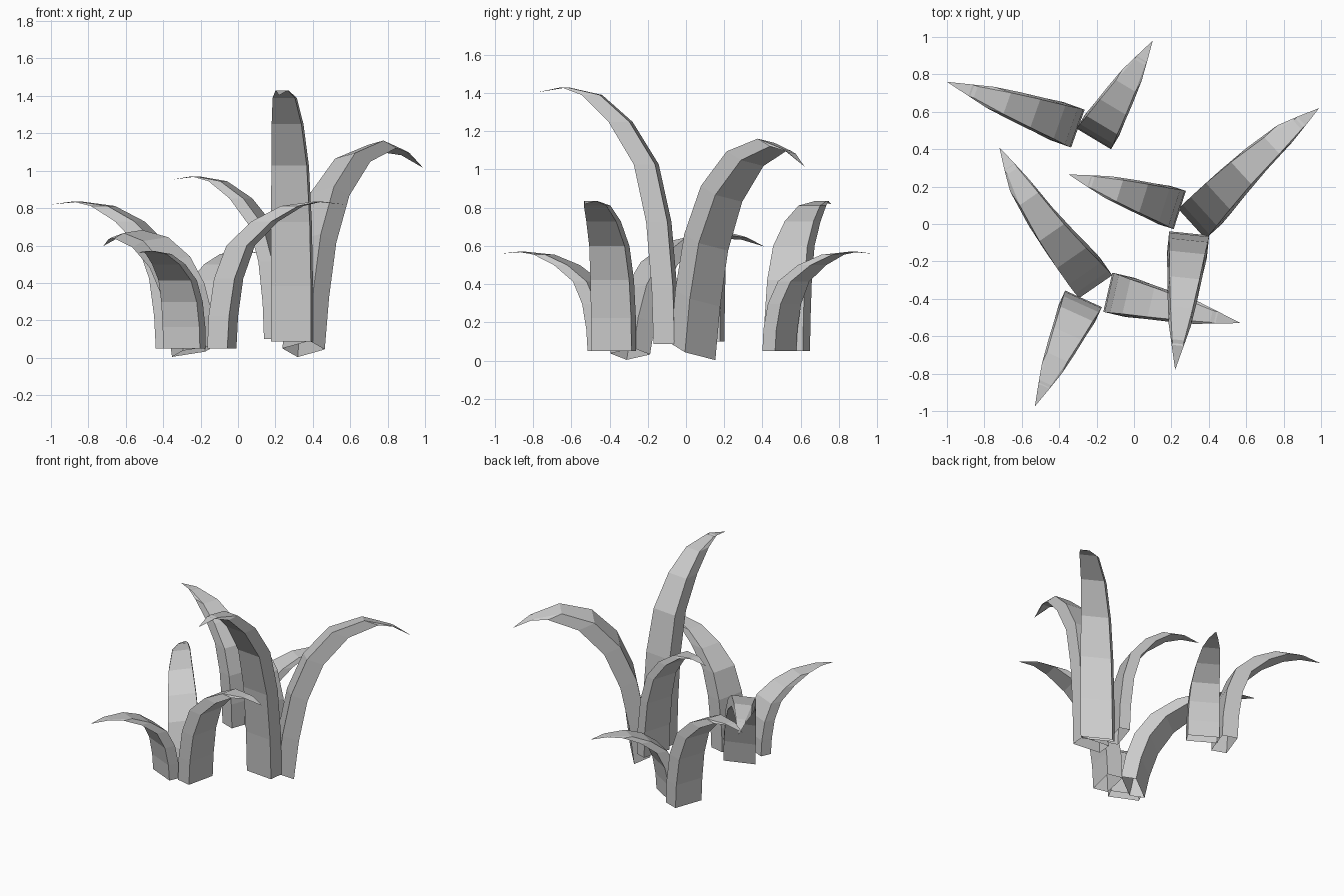
import bpy, bmesh, math
from mathutils import Vector

if "Cube" in bpy.data.objects:
    bpy.data.objects.remove(bpy.data.objects["Cube"])

# Ring data: (outward, height) of the inner face, both as fractions of reach / peak height
UPRIGHT = [(0, 0), (.01, .22), (.05, .475), (.14, .70), (.325, .865), (.54, .97), (.78, 1.0), (1, .98)]
LEANING = [(0, 0), (.035, .26), (.10, .53), (.22, .765), (.41, .935), (.65, 1.0), (.84, .955), (1, .875)]
WIDTH = [.215, .215, .208, .19, .16, .12, .065]
THICK = [.11, .112, .112, .112, .11, .095, .03]


def blade(name, base, tip, peak, profile=UPRIGHT, thick=1.0, drop=0.0, roll=0.0, bow=0.0):
    """Open-bottomed box-section leaf from its inner base edge to a pointed tip."""
    base = Vector(base)
    d = Vector((tip[0] - base.x, tip[1] - base.y, 0))
    reach = d.length
    d.normalize()
    side = Vector((d.y, -d.x, 0))          # right-hand side of the blade
    across = side + Vector((0, 0, roll))
    out = d - Vector((0, 0, drop))         # direction of the thickness
    h = peak - base.z
    bm = bmesh.new()

    def spine(u, v):
        return base + d * u * reach + Vector((0, 0, v * h)) - side * bow * math.sin(math.pi * u)

    rings = []
    for (u, v), w, t in zip(profile, WIDTH, THICK):
        c = spine(u, v)
        rings.append([bm.verts.new(c + across * s * w / 2 + out * k * t * thick)
                      for s, k in ((-1, 0), (1, 0), (1, 1), (-1, 1))])
    end = bm.verts.new(spine(*profile[-1]))
    for a, b in zip(rings, rings[1:]):
        for i in range(4):
            j = (i + 1) % 4
            bm.faces.new((a[i], a[j], b[j], b[i]))
    for i in range(4):
        bm.faces.new((rings[-1][i], rings[-1][(i + 1) % 4], end))
    bmesh.ops.recalc_face_normals(bm, faces=bm.faces)
    me = bpy.data.meshes.new(name)
    bm.to_mesh(me)
    bm.free()
    bpy.context.collection.objects.link(bpy.data.objects.new(name, me))


# Back clump
blade("back_leaf_left", (-.30, .51, .05), (-1.0, .76), .835)
blade("back_leaf_right", (-.215, .455, .05), (.10, .98), .57, thick=.7)

# Tall middle clump
blade("tall_leaf_front", (.295, -.05, .087), (.22, -.78), 1.43)
blade("tall_leaf_left", (.245, .075, .1), (-.35, .265), .97, thick=.7)
blade("tall_leaf_right", (.31, 0, .07), (.99, .62), 1.15, LEANING, 1, .42, .19, .025)

# Front clump
blade("front_leaf_right", (-.14, -.365, .05), (.57, -.53), .835)
blade("front_leaf_front", (-.27, -.40, .05), (-.53, -.975), .57, thick=.7)
blade("front_leaf_left", (-.205, -.335, .052), (-.72, .41), .675, LEANING, .95, .32, .13, .03)
